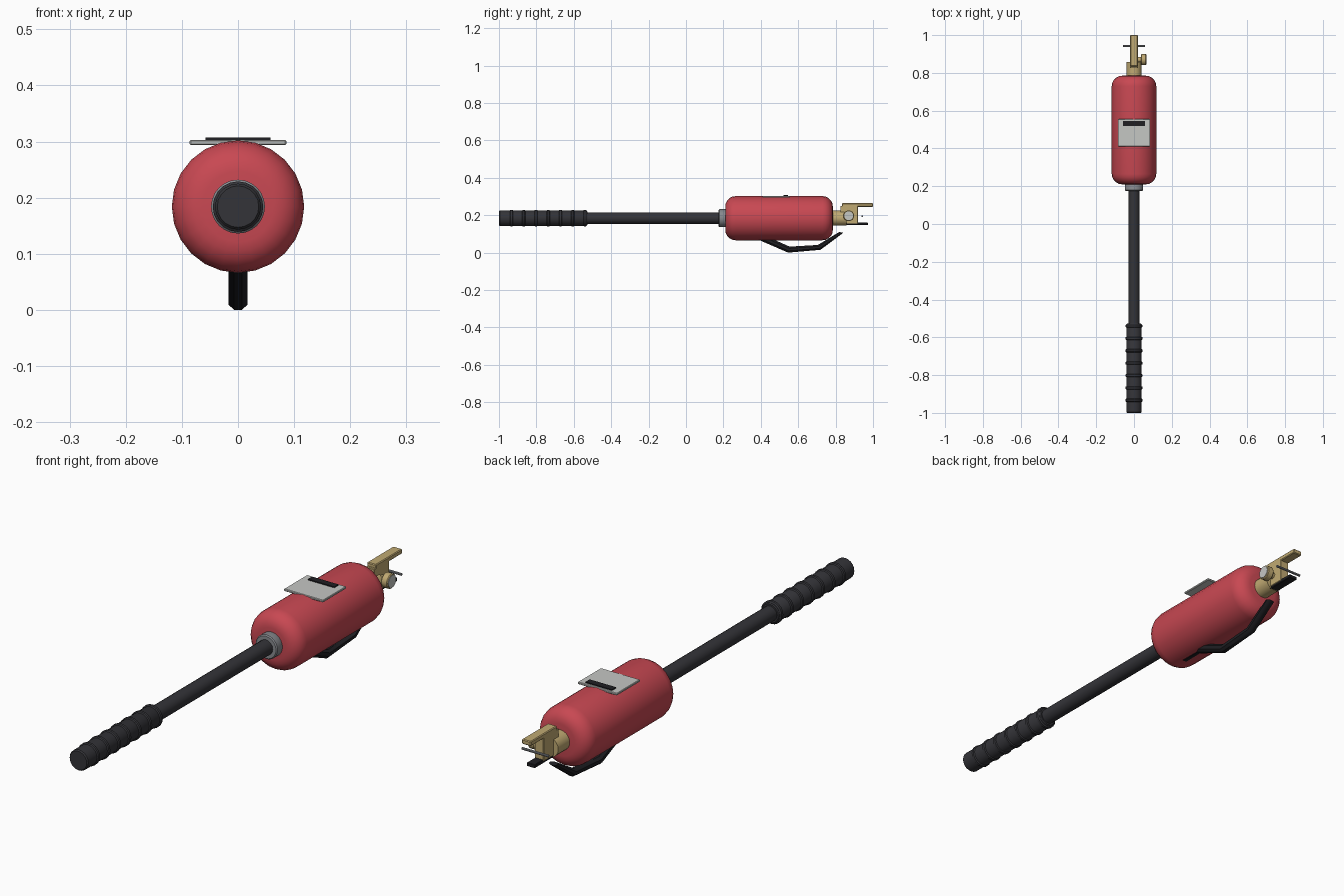
import bpy, bmesh, math
from mathutils import Vector

if "Cube" in bpy.data.objects:
    bpy.data.objects.remove(bpy.data.objects["Cube"])

AXIS_Z = 0.184


def material(name, r, g, b):
    m = bpy.data.materials.new(name)
    m.diffuse_color = (r, g, b, 1)
    m.use_nodes = True
    m.node_tree.nodes["Principled BSDF"].inputs["Base Color"].default_value = m.diffuse_color
    return m


RED = material("red paint", 0.58, 0.065, 0.085)
RUBBER = material("dark rubber", 0.034, 0.034, 0.04)
BLACK = material("black", 0.014, 0.014, 0.017)
BRASS = material("brass", 0.53, 0.40, 0.17)
STEEL = material("steel", 0.25, 0.26, 0.28)
PALE = material("pale grey", 0.56, 0.57, 0.55)


def finish(name, bm, mat, smooth=True):
    bmesh.ops.recalc_face_normals(bm, faces=bm.faces)
    me = bpy.data.meshes.new(name)
    bm.to_mesh(me)
    bm.free()
    me.materials.append(mat)
    ob = bpy.data.objects.new(name, me)
    bpy.context.collection.objects.link(ob)
    if smooth:
        bpy.ops.object.select_all(action='DESELECT')
        ob.select_set(True)
        bpy.context.view_layer.objects.active = ob
        bpy.ops.object.shade_smooth_by_angle(angle=math.radians(35))
    return ob


def loft(name, rings, mat):
    """Closed skin through rings of points, capped at both ends."""
    bm = bmesh.new()
    rows = [[bm.verts.new(p) for p in ring] for ring in rings]
    n = len(rows[0])
    for a, b in zip(rows, rows[1:]):
        for i in range(n):
            j = (i + 1) % n
            bm.faces.new((a[i], a[j], b[j], b[i]))
    bm.faces.new(rows[0])
    bm.faces.new(rows[-1])
    return finish(name, bm, mat)


def lathe(name, profile, mat, sides=24, axis='Y', centre=(0, 0, AXIS_Z)):
    """Turn (distance along axis, radius) pairs around the Y or X axis."""
    c = Vector(centre)
    rings = []
    for t, r in profile:
        ring = []
        for i in range(sides):
            a = math.tau * i / sides
            u, v = r * math.cos(a), r * math.sin(a)
            ring.append(c + Vector((u, t, v) if axis == 'Y' else (t, u, v)))
        rings.append(ring)
    return loft(name, rings, mat)


def box(name, x, y, z, mat, bevel=0.0):
    bm = bmesh.new()
    bmesh.ops.create_cube(bm, size=1)
    for v in bm.verts:
        for k, (lo, hi) in enumerate((x, y, z)):
            v.co[k] = lo if v.co[k] < 0 else hi
    if bevel:
        bmesh.ops.bevel(bm, geom=bm.edges[:], offset=bevel, segments=1, affect='EDGES')
    return finish(name, bm, mat, False)


# Red tank with rounded shoulders
Y0, Y1, R, C = 0.21, 0.785, 0.118, 0.055
arc = [(C * (1 - math.sin(a)), R - C * (1 - math.cos(a)))
       for a in (math.radians(90 - 18 * k) for k in range(6))]
lathe("tank", [(Y0 + d, r) for d, r in arc] + [(Y1 - d, r) for d, r in reversed(arc)], RED)

# Collar, shaft and ribbed grip
lathe("collar", [(0.175, 0.044), (0.179, 0.048), (0.215, 0.048), (0.23, 0.04)], STEEL)
lathe("shaft", [(-0.6, 0.03), (0.2, 0.03)], RUBBER, 16)
lathe("grip", [(-1.0, 0.037), (-0.995, 0.041), (-0.535, 0.041), (-0.526, 0.036)], RUBBER, 20)
for k in range(7):
    y = -0.933 + k * 0.0655
    lathe(f"grip_ring_{k + 1}", [(y - 0.009, 0.04), (y - 0.005, 0.045),
                                 (y + 0.005, 0.045), (y + 0.009, 0.04)], RUBBER, 20)

# Label plate and its dark stripe
box("label_plate", (-0.086, 0.086), (0.41, 0.555), (0.294, 0.303), PALE, 0.002)
box("label_stripe", (-0.058, 0.058), (0.52, 0.546), (0.303, 0.307), BLACK)

# Hose under the tank: (y, z, section half-vector in y, in z)
path = [(0.31, 0.082, 0.0, 0.017), (0.40, 0.082, 0.006, 0.016), (0.55, 0.016, 0.004, 0.016),
        (0.712, 0.028, -0.007, 0.013), (0.83, 0.108, -0.011, 0.002)]
rings = []
for y, z, dy, dz in path:
    ring = []
    for i in range(8):
        a = math.tau * (i + 0.5) / 8
        s = math.sin(a) / math.sin(math.radians(67.5))
        ring.append((0.0185 * math.cos(a), y + dy * s, z + dz * s))
    rings.append(ring)
loft("hose", rings, BLACK)

# Brass neck, valve block and top lever
lathe("valve_neck", [(0.77, 0.04), (0.857, 0.04)], BRASS, 20)
box("valve_block", (-0.02, 0.02), (0.825, 0.92), (0.155, 0.25), BRASS, 0.002)
box("top_lever", (-0.02, 0.02), (0.835, 1.0), (0.245, 0.264), BRASS, 0.003)

# Lower lever and safety pin
box("lower_lever", (-0.018, 0.018), (0.85, 0.972), (0.147, 0.161), BLACK, 0.002)
lathe("safety_pin", [(-0.058, 0.005), (0.058, 0.005)], STEEL, 10, 'X', (0, 0.942, 0.195))

# Pressure gauge on the right side
G = (0, 0.87, 0.197)
lathe("gauge_stem", [(0.01, 0.014), (0.04, 0.014)], BRASS, 12, 'X', G)
lathe("gauge_case", [(0.036, 0.025), (0.04, 0.029), (0.062, 0.029), (0.065, 0.026)], BRASS, 20, 'X', G)
lathe("gauge_face", [(0.06, 0.024), (0.067, 0.024)], PALE, 20, 'X', G)
